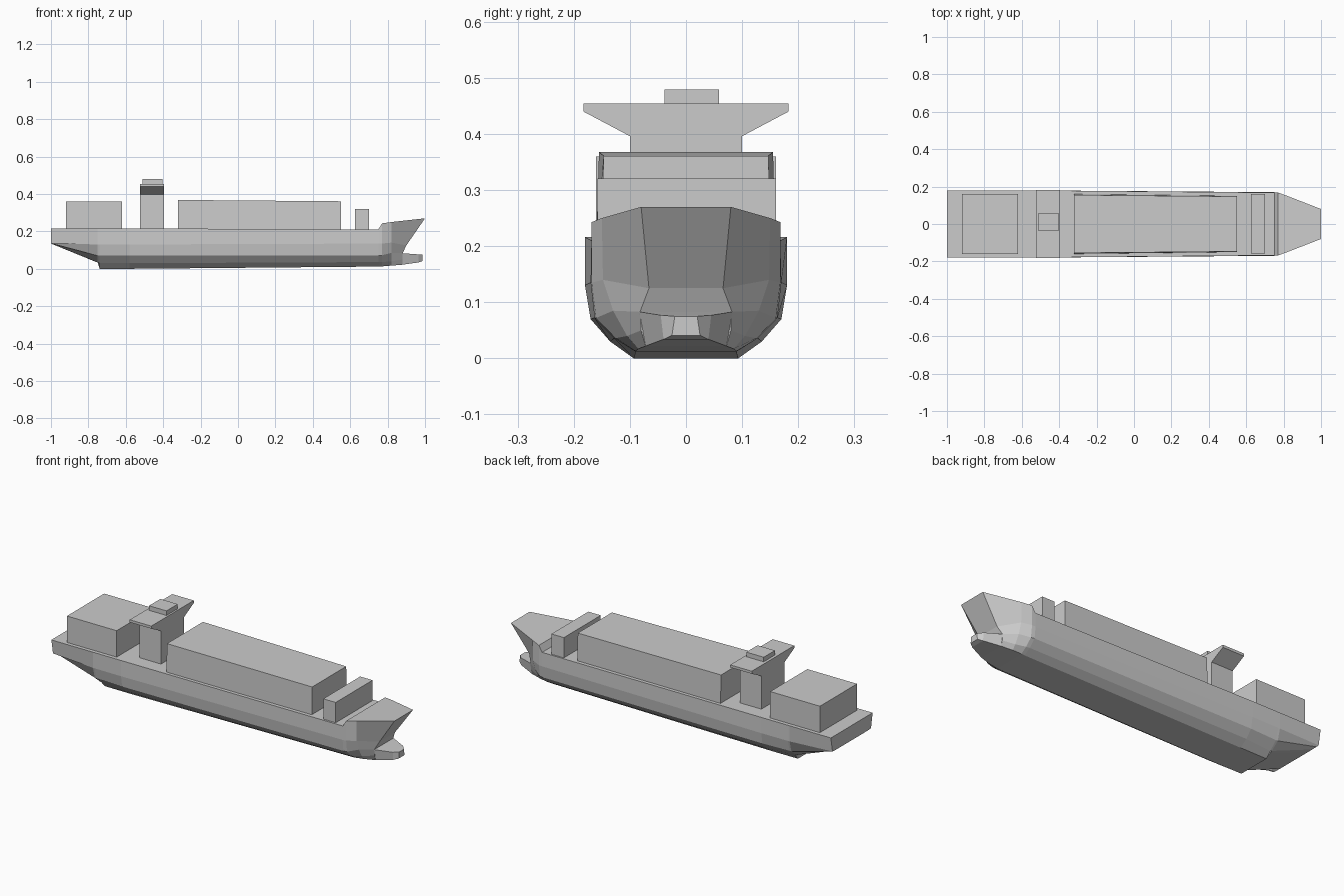
import bpy

if "Cube" in bpy.data.objects:
    bpy.data.objects.remove(bpy.data.objects["Cube"])


def make(name, verts, faces):
    mesh = bpy.data.meshes.new(name)
    mesh.from_pydata(verts, [], faces)
    mesh.update()
    obj = bpy.data.objects.new(name, mesh)
    bpy.context.collection.objects.link(obj)
    return obj


def loft(name, sections):
    """Skin mirrored half sections of (x, y, z), running from stern to bow."""
    n = len(sections[0])
    verts, faces = [], []
    for s in sections:
        verts += list(s) + [(x, -y, z) for x, y, z in reversed(s)]
    m = 2 * n
    for k in range(len(sections) - 1):
        a, b = k * m, (k + 1) * m
        for i in range(m):
            j = (i + 1) % m
            faces.append((a + i, b + i, b + j, a + j))
    last = (len(sections) - 1) * m
    for i in range(n - 1):
        p, q = m - 1 - i, m - 2 - i
        faces.append((i, i + 1, q, p))
        faces.append((last + p, last + q, last + i + 1, last + i))
    return make(name, verts, faces)


def at(x, *pts):
    return [(x, y, z) for y, z in pts]


def box(name, x0, x1, y0, y1, z0, z1):
    y_mid = (y0 + y1) / 2
    h = (y1 - y0) / 2
    obj = loft(name, [at(x, (h, z1), (h, z0)) for x in (x0, x1)])
    for v in obj.data.vertices:
        v.co.y += y_mid
    return obj


# Hull: transom, cut-up stern, parallel body, raised forecastle and raked stem
loft("hull", [
    at(-1.0, (.18, .216), (.166, .137), (.15, .136), (.12, .135), (.085, .135)),
    at(-.75, (.18, .216), (.179, .13), (.163, .07), (.12, .034), (.09, .033)),
    at(-.74, (.18, .216), (.179, .13), (.163, .07), (.12, .031), (.092, 0)),
    at(-.58, (.18, .216), (.18, .13), (.17, .07), (.135, .03), (.093, 0)),
    at(.75, (.168, .21), (.17, .135), (.163, .072), (.128, .036), (.09, .012)),
    at(.77, (.168, .243), (.168, .135), (.16, .072), (.125, .036), (.09, .013)),
    at(.82, (.150, .25), (.148, .14), (.13, .085), (.105, .04), (.085, .017)),
    [(1, .08, .27), (.9, .066, .125), (.88, .082, .083),
     (.88, .08, .05), (.88, .072, .022)],
])

# Bulbous bow
loft("bow_bulb", [
    at(.84, (.085, .082), (.078, .019)),
    at(.88, (.083, .083), (.072, .022)),
    at(.965, (.045, .077), (.04, .034)),
    at(.987, (.02, .075), (.025, .041)),
])

# Container stacks
box("aft_stack", -.92, -.62, -.16, .16, .2, .36)
box("fore_stack", .625, .70, -.158, .16, .2, .321)
loft("main_stack", [
    at(-.32, (.155, .368), (.16, .2)),
    at(.55, (.147, .361), (.15, .2)),
])

# Bridge tower with tapered wings and a top house
loft("bridge_tower", [
    at(x, (.183, .454), (.183, .44), (.1, .396), (.1, .2))
    for x in (-.525, -.395)
])
box("bridge_top_house", -.51, -.405, -.038, .059, .45, .479)
